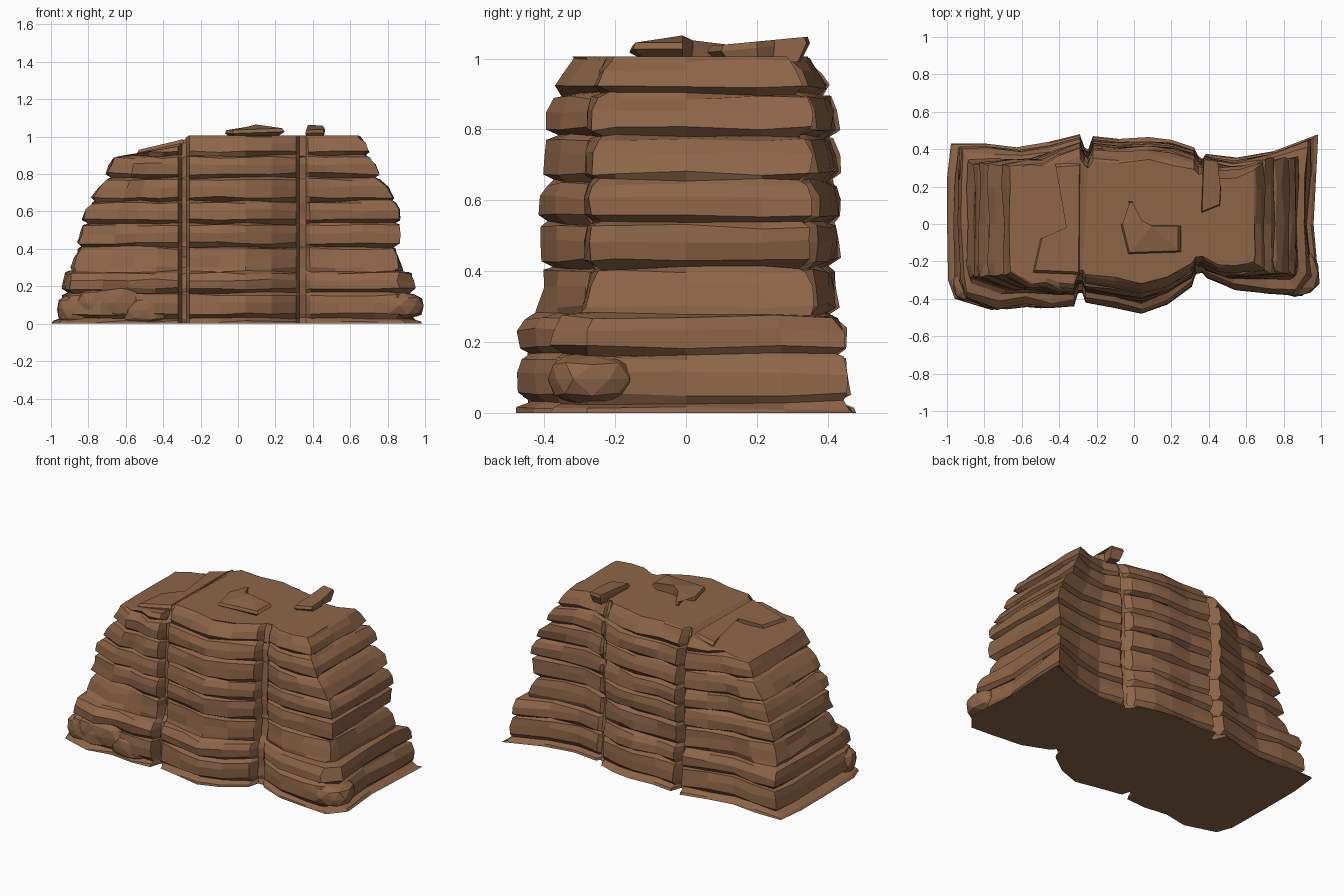
import bpy, bmesh, math, random
from mathutils import Vector

if "Cube" in bpy.data.objects:
    bpy.data.objects.remove(bpy.data.objects["Cube"])

random.seed(7)
rock = bpy.data.materials.new("sandstone_brown")
rock.diffuse_color = (0.27, 0.13, 0.064, 1)
rock.use_nodes = True
rock.node_tree.nodes["Principled BSDF"].inputs["Base Color"].default_value = rock.diffuse_color


def interp(table, t):
    """Piecewise linear lookup in a list of (key, value)."""
    if t <= table[0][0]:
        return table[0][1]
    for (a, va), (b, vb) in zip(table, table[1:]):
        if t <= b:
            return va + (vb - va) * (t - a) / (b - a)
    return table[-1][1]


def finish(bm, name):
    bmesh.ops.recalc_face_normals(bm, faces=bm.faces)
    me = bpy.data.meshes.new(name)
    bm.to_mesh(me)
    bm.free()
    me.materials.append(rock)
    ob = bpy.data.objects.new(name, me)
    bpy.context.collection.objects.link(ob)
    return ob


# Footprint: paired front and back columns, plus the two ends
FRONT = [(-.94, -.40), (-.75, -.46), (-.60, -.43), (-.45, -.45), (-.32, -.44),
         (-.30, -.385), (-.275, -.385), (-.26, -.42), (-.10, -.45), (.04, -.48),
         (.18, -.43), (.31, -.335), (.33, -.285), (.365, -.275), (.39, -.29),
         (.55, -.355), (.75, -.375), (.90, -.385)]
BACK = [(-.96, .43), (-.78, .43), (-.62, .41), (-.45, .44), (-.29, .48),
        (-.265, .43), (-.245, .41), (-.22, .47), (-.08, .455), (.08, .465),
        (.20, .45), (.32, .41), (.345, .38), (.365, .37), (.385, .375),
        (.55, .355), (.75, .39), (.985, .48)]
RIGHT = [(.985, -.28), (.96, 0), (.975, .28)]
LEFT = [(-.98, .25), (-.98, 0), (-.975, -.3)]
NOTCH = {5, 6, 12, 13}
N = len(FRONT)
COLS = ([(p, "f", i) for i, p in enumerate(FRONT)] + [(p, "r", -1) for p in RIGHT]
        + [(p, "b", i) for i, p in reversed(list(enumerate(BACK)))]
        + [(p, "l", -1) for p in LEFT])

# How the outline narrows with height
W_LEFT = [(0, 1.02), (.04, .98), (.27, .95), (.31, .88), (.41, .86), (.55, .83),
          (.66, .79), (.78, .71), (.9, .67), (1, .63)]
W_RIGHT = [(0, 1), (.04, .97), (.27, .95), (.31, .86), (.41, .855), (.55, .875),
           (.66, .85), (.78, .765), (.9, .71), (1, .66)]
DEPTH_F = [(0, 1), (.26, 1), (.31, .85), (.55, .87), (.88, .83), (1, .70)]
DEPTH_B = [(0, 1), (.05, .97), (.26, .95), (.31, .90), (.55, .93), (.88, .90), (1, .77)]
TOP = [(-.75, .86), (-.64, .895), (-.31, .95), (-.27, 1.005)]
SEAMS = [.03, .165, .28, .41, .535, .655, .78, .90, 1.005]

# Every stratum: undercut lip, proud lower edge, worn upper edge
rings = [(0, 0), (.012, .005)]
for a, b in zip(SEAMS, SEAMS[1:]):
    rings += [(a, .036), (a + .022, .003), (a + .6 * (b - a), .003), (b - .010, .016)]
rings.append((1.005, .022))


def place(col, z, inset):
    (x, y), side, i = col
    if i in NOTCH:
        inset = .02 + random.uniform(-.008, .008)
    elif z > .01:
        inset += random.uniform(-.010, .010)
    step = interp([(.26, 0), (.31, 1)], z)
    end = max(0, (abs(x) - .36) / .64)
    if end:
        width = interp(W_LEFT if x < 0 else W_RIGHT, z)
        corner = side in "lr" or i in (0, N - 1)
        if corner:  # ends become flat and square higher up
            end += (1 - end) * step
        x = math.copysign(.36 + end * (width - .36) - (inset if corner else 0), x)
    y *= interp(DEPTH_F if y < 0 else DEPTH_B, z)
    y *= 1 - .17 * end * step
    if y > .36 and i == N - 1:
        y = y - (y - .36) * step
    if side in "fb":
        y -= math.copysign(inset, y)
    if .01 < z < 1.0:
        z += random.uniform(-.007, .007)
    return x, y, min(z, interp(TOP, x))


# Main layered cliff
bm = bmesh.new()
loops = [[bm.verts.new(place(c, z, ins)) for c in COLS] for z, ins in rings]
M = len(COLS)
for lo, hi in zip(loops, loops[1:]):
    for i in range(M):
        j = (i + 1) % M
        bm.faces.new((lo[i], lo[j], hi[j], hi[i]))
for ring in (loops[0], loops[-1]):
    front, right = ring[:N], ring[N:N + 3]
    back, left = ring[N + 3:2 * N + 3][::-1], ring[2 * N + 3:]
    for i in range(N - 1):
        bm.faces.new((front[i], front[i + 1], back[i + 1], back[i]))
    bm.faces.new([front[-1]] + right + [back[-1]])
    bm.faces.new([back[0]] + left + [front[0]])
finish(bm, "layered_cliff")


def slab(name, outline, base, top, taper=.8):
    """Thin stone plate with an undercut rim; top(x, y) gives its upper surface."""
    bm = bmesh.new()
    n = len(outline)
    cx = sum(p[0] for p in outline) / n
    cy = sum(p[1] for p in outline) / n
    lo = [bm.verts.new((cx + (x - cx) * taper, cy + (y - cy) * taper, base))
          for x, y in outline]
    mid = [bm.verts.new((x, y, top(x, y) - .018)) for x, y in outline]
    hi = [bm.verts.new((cx + (x - cx) * .93, cy + (y - cy) * .95, top(x, y)))
          for x, y in outline]
    for a, b in ((lo, mid), (mid, hi)):
        for i in range(n):
            j = (i + 1) % n
            bm.faces.new((a[i], a[j], b[j], b[i]))
    caps = [bm.faces.new(lo[::-1]), bm.faces.new(hi)]
    bmesh.ops.triangulate(bm, faces=caps)
    finish(bm, name)


# Broken plates lying on the summit
slab("left_top_slab", [(-.54, -.26), (-.29, -.27), (-.285, .33), (-.42, .32),
                       (-.33, .03), (-.36, -.02), (-.50, -.08)], .88,
     lambda x, y: .93 + (x + .54) * .22, 1)
slab("middle_top_slab", [(-.03, -.16), (.25, -.15), (.25, -.01), (.10, -.01),
                         (.04, .02), (.03, .04), (-.01, .12), (-.03, .12),
                         (0, .01), (-.07, 0)], 1.0,
     lambda x, y: 1.035 + .03 * min(1, max(0, (x + .03) / .13)) - .2 * max(0, x - .15))
slab("right_top_slab", [(.36, .06), (.46, .10), (.465, .20), (.43, .25),
                        (.45, .34), (.37, .35)], .99,
     lambda x, y: 1.03 + .09 * y)


def boulder(name, center, size):
    """Faceted lump, flattened where it meets the ground."""
    bm = bmesh.new()
    bmesh.ops.create_icosphere(bm, subdivisions=2, radius=1)
    for v in bm.verts:
        # squared-off sides
        v.co = Vector([math.copysign(abs(k) ** .75, k) for k in v.co])
        v.co *= random.uniform(.94, 1.02)
        v.co = Vector([c + s * k for c, s, k in zip(center, size, v.co)])
        v.co.z = max(0, v.co.z)
    bmesh.ops.dissolve_limit(bm, angle_limit=.22, verts=bm.verts, edges=bm.edges)
    finish(bm, name)


# Fallen lumps at the foot of the cliff
boulder("right_corner_boulder", (.86, -.265, .095), (.135, .125, .075))
boulder("left_front_boulder", (-.68, -.365, .11), (.19, .095, .095))
boulder("left_corner_boulder", (-.87, -.33, .075), (.10, .085, .085))
boulder("low_front_boulder", (-.50, -.38, .07), (.13, .075, .075))
